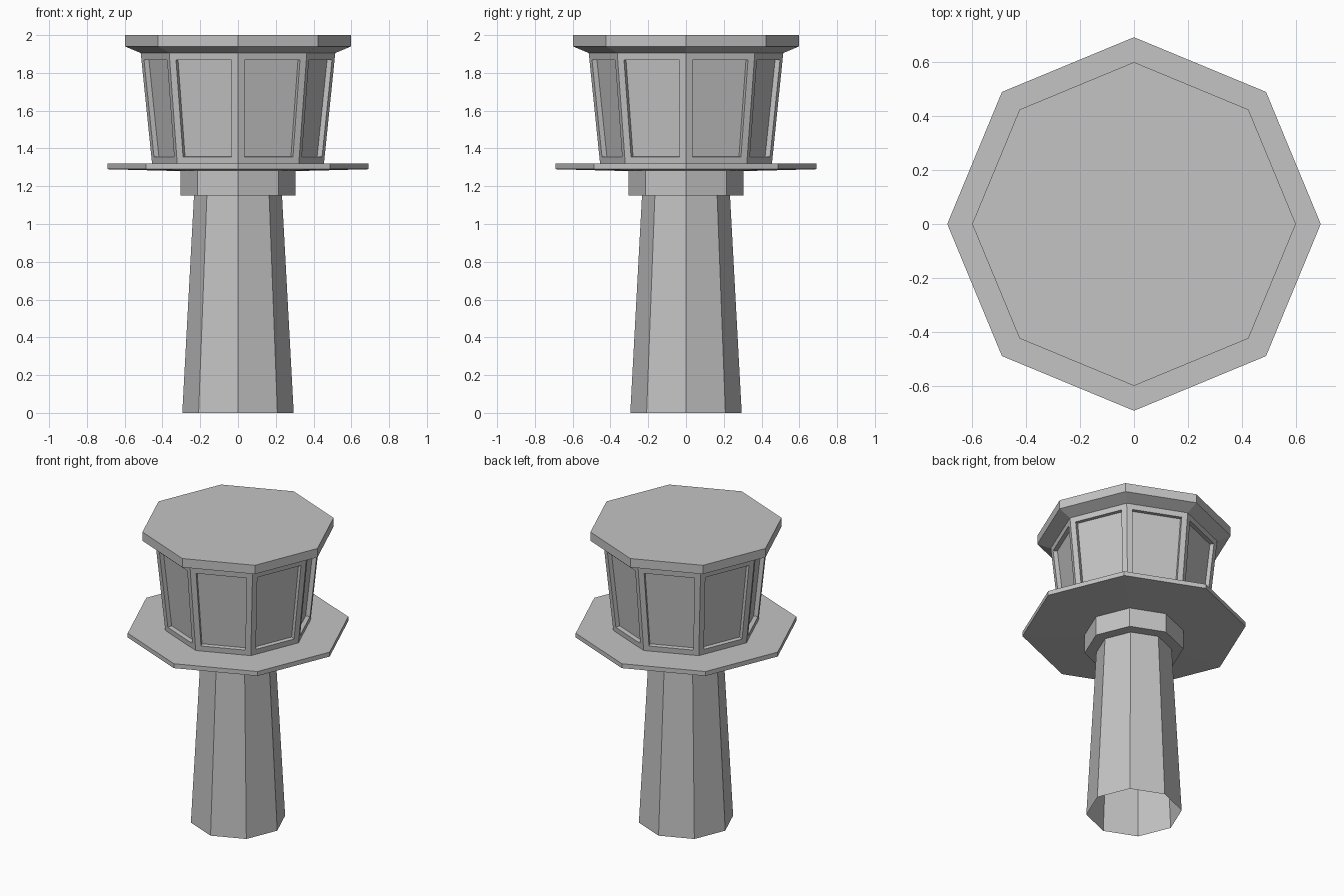
import bpy
import bmesh
from math import cos, sin, tau

SIDES = 8

cube = bpy.data.objects.get("Cube")
if cube:
    bpy.data.objects.remove(cube, do_unlink=True)

# Single concrete colour
concrete = bpy.data.materials.new("concrete_grey")
concrete.use_nodes = True
GREY = (0.55, 0.55, 0.55, 1.0)
concrete.diffuse_color = GREY
concrete.node_tree.nodes["Principled BSDF"].inputs["Base Color"].default_value = GREY


def octagon_part(name, profile, bottom=True, top=True, panels=False):
    """Sweep (radius, height) pairs, lowest first, into an eight-sided part."""
    bm = bmesh.new()
    rings = []
    for radius, z in profile:
        angles = [tau * i / SIDES for i in range(SIDES)]
        rings.append([bm.verts.new((radius * cos(a), radius * sin(a), z)) for a in angles])
    walls = []
    for low, high in zip(rings, rings[1:]):
        for i in range(SIDES):
            j = (i + 1) % SIDES
            walls.append(bm.faces.new((low[i], low[j], high[j], high[i])))
    if bottom:
        bm.faces.new(rings[0][::-1])
    if top:
        bm.faces.new(rings[-1])
    bm.normal_update()

    # Recessed window panels with a frame around each
    if panels:
        bmesh.ops.inset_individual(bm, faces=walls, thickness=0.036, use_even_offset=True)
        bm.normal_update()
        bmesh.ops.inset_individual(bm, faces=walls, thickness=0.0, depth=-0.028)

    mesh = bpy.data.meshes.new(name)
    bm.to_mesh(mesh)
    bm.free()
    mesh.materials.append(concrete)
    obj = bpy.data.objects.new(name, mesh)
    bpy.context.collection.objects.link(obj)
    return obj


# Tapered hollow shaft, open at the foot
octagon_part("tower_shaft", [(0.295, 0), (0.233, 1.15)], bottom=False, top=False)
# Collar under the walkway
octagon_part("collar", [(0.305, 1.15), (0.305, 1.28)], top=False)
# Thin walkway with a slightly sloping underside
octagon_part("walkway", [(0.305, 1.28), (0.69, 1.29), (0.69, 1.32)])
# Flared cabin with window panels
octagon_part("cabin", [(0.455, 1.32), (0.515, 1.905)], bottom=False, top=False, panels=True)
# Roof slab with sloping eaves
octagon_part("roof", [(0.515, 1.905), (0.598, 1.94), (0.598, 2.0)])
